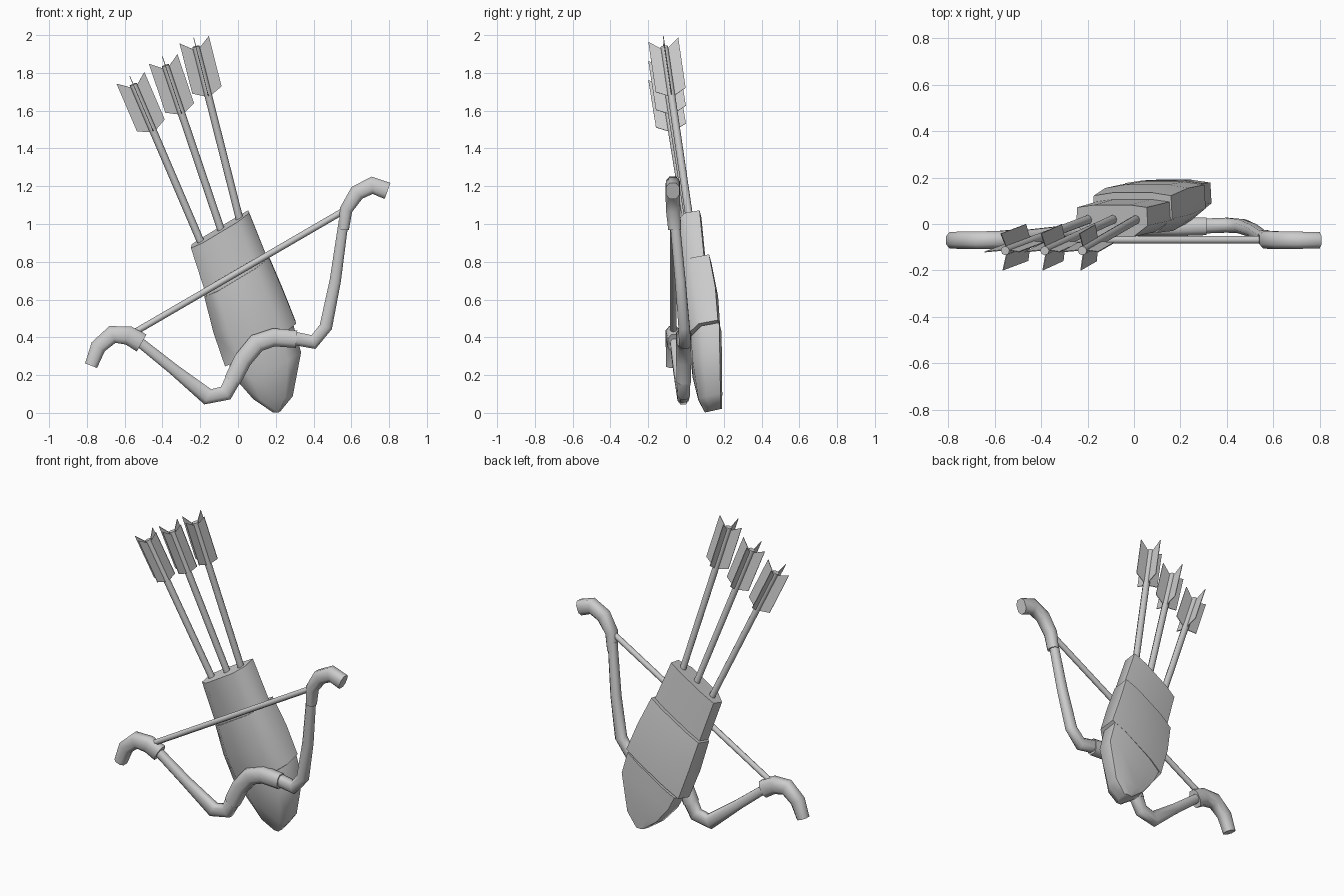
import bpy, bmesh, math
from mathutils import Vector as V

if "Cube" in bpy.data.objects:
    bpy.data.objects.remove(bpy.data.objects["Cube"])

OCT = [(math.cos(math.radians(a)), math.sin(math.radians(a))) for a in range(0, 360, 45)]
TUBE = [(1, -.5), (1, .5), (.5, 1), (-.5, 1), (-1, .5), (-1, -.5), (-.5, -1), (.5, -1)]
SHELL = [(1, -.3), (.97, .85), (.5, 1), (-.5, 1), (-.97, .85), (-1, -.3), (-.6, -1), (.6, -1)]


def finish(name, bm, angle=58):
    bmesh.ops.recalc_face_normals(bm, faces=bm.faces)
    me = bpy.data.meshes.new(name)
    bm.to_mesh(me)
    bm.free()
    ob = bpy.data.objects.new(name, me)
    bpy.context.collection.objects.link(ob)
    bpy.ops.object.select_all(action='DESELECT')
    ob.select_set(True)
    bpy.context.view_layer.objects.active = ob
    bpy.ops.object.shade_smooth_by_angle(angle=math.radians(angle))
    return ob


def loft(name, rings, section):
    """Skin a closed section through rings of (centre, u axis, v axis)."""
    bm = bmesh.new()
    rows = [[bm.verts.new(c + u * a + v * b) for a, b in section] for c, u, v in rings]
    n = len(section)
    for r, s in zip(rows, rows[1:]):
        for i in range(n):
            bm.faces.new((r[i], r[(i + 1) % n], s[(i + 1) % n], s[i]))
    bm.faces.new(rows[0])
    bm.faces.new(rows[-1])
    return finish(name, bm)


def limb(name, pts):
    """Tube through (x, y, z, half width, half depth), lying near the xz plane."""
    rings = []
    for i, (x, y, z, w, d) in enumerate(pts):
        a, b = pts[max(i - 1, 0)], pts[min(i + 1, len(pts) - 1)]
        t = V((b[0] - a[0], 0, b[2] - a[2])).normalized()
        rings.append((V((x, y, z)), V((t.z, 0, -t.x)) * w, V((0, d, 0))))
    return loft(name, rings, TUBE)


def sleeve(name, rows):
    """Quiver piece: rows of (x, z, half width, y front, y back, rim tilt)."""
    rings = []
    for x, z, w, y0, y1, tilt in rows:
        a = math.radians(tilt)
        h = (y1 - y0) / 2
        rings.append((V((x, (y0 + y1) / 2, z)), V((math.cos(a), 0, math.sin(a))) * w,
                      V((0, h, h * .22))))
    return loft(name, rings, SHELL)


def rod(name, a, b, r):
    t = (b - a).normalized()
    u = t.cross(V((0, 1, 0))).normalized()
    w = u.cross(t)
    return loft(name, [(a, u * r, w * r), (b, u * r, w * r)], OCT)


# Quiver: three overlapping sleeves, rims cut on a slant
sleeve("quiver_top", [(-.095, .97, .18, -.055, .082, 31), (.01, .68, .19, -.03, .11, 30)])
sleeve("quiver_middle", [(-.007, .723, .2, -.038, .135, 31), (.055, .54, .215, -.03, .17, 31),
                         (.12, .365, .22, .005, .182, 31)])
sleeve("quiver_tip", [(.125, .36, .2, .025, .188, 32), (.165, .25, .185, .035, .19, 24),
                      (.185, .085, .105, .065, .192, 4), (.2, .012, .025, .1, .19, 0)])

# Arrows: shaft with four vanes in a cross
ARROWS = [((-.195, .02, .9), (-.555, -.115, 1.74)),
          ((-.09, .02, .97), (-.385, -.115, 1.84)),
          ((.01, .02, 1.02), (-.223, -.115, 1.94))]
VANE = [(0, -.28), (.08, -.24), (.08, .037), (0, -.025)]
for i, (a, b) in enumerate(ARROWS):
    a, b = V(a), V(b)
    t = (b - a).normalized()
    rod(f"arrow_shaft_{i}", a - t * .08, b, .02)
    u = t.cross(V((0, 1, 0))).normalized()
    w = u.cross(t)
    bm = bmesh.new()
    for k in range(4):
        g = math.radians(90 * k)
        d = u * math.cos(g) + w * math.sin(g)
        side = d.cross(t) * .002
        rows = [[bm.verts.new(b + d * r + t * h + side * s) for r, h in VANE] for s in (-1, 1)]
        bm.faces.new(rows[0])
        bm.faces.new(rows[1])
        for j in range(4):
            m = (j + 1) % 4
            bm.faces.new((rows[0][j], rows[0][m], rows[1][m], rows[1][j]))
    finish(f"arrow_fletching_{i}", bm, 30)

# Bow: horn tips, limbs, grip and string
limb("bow_horn_left", [(-.778, -.07, .25, .034, .035), (-.74, -.07, .35, .042, .037),
                       (-.665, -.07, .415, .047, .038), (-.58, -.068, .41, .05, .038),
                       (-.51, -.06, .37, .052, .036)])
limb("bow_horn_right", [(.792, -.07, 1.175, .045, .035), (.71, -.07, 1.205, .046, .037),
                        (.63, -.07, 1.165, .042, .038), (.572, -.068, 1.075, .034, .038),
                        (.56, -.06, .97, .027, .034)])
limb("bow_limb_left", [(-.54, -.06, .39, .026, .026), (-.34, -.04, .23, .03, .028),
                       (-.16, -.015, .085, .044, .03), (-.065, -.012, .105, .042, .032),
                       (-.02, -.01, .19, .042, .034)])
limb("bow_limb_right", [(.56, -.06, 1.02, .026, .026), (.515, -.03, .7, .03, .028),
                        (.465, -.01, .455, .034, .03), (.4, -.005, .375, .038, .032),
                        (.27, -.01, .4, .036, .032)])
limb("bow_grip", [(-.03, -.012, .17, .045, .038), (.025, -.012, .28, .048, .04),
                  (.1, -.012, .37, .05, .04), (.19, -.012, .4, .048, .04),
                  (.31, -.01, .39, .046, .038)])
rod("bow_string", V((-.55, -.068, .425)), V((.56, -.068, 1.07)), .017)
